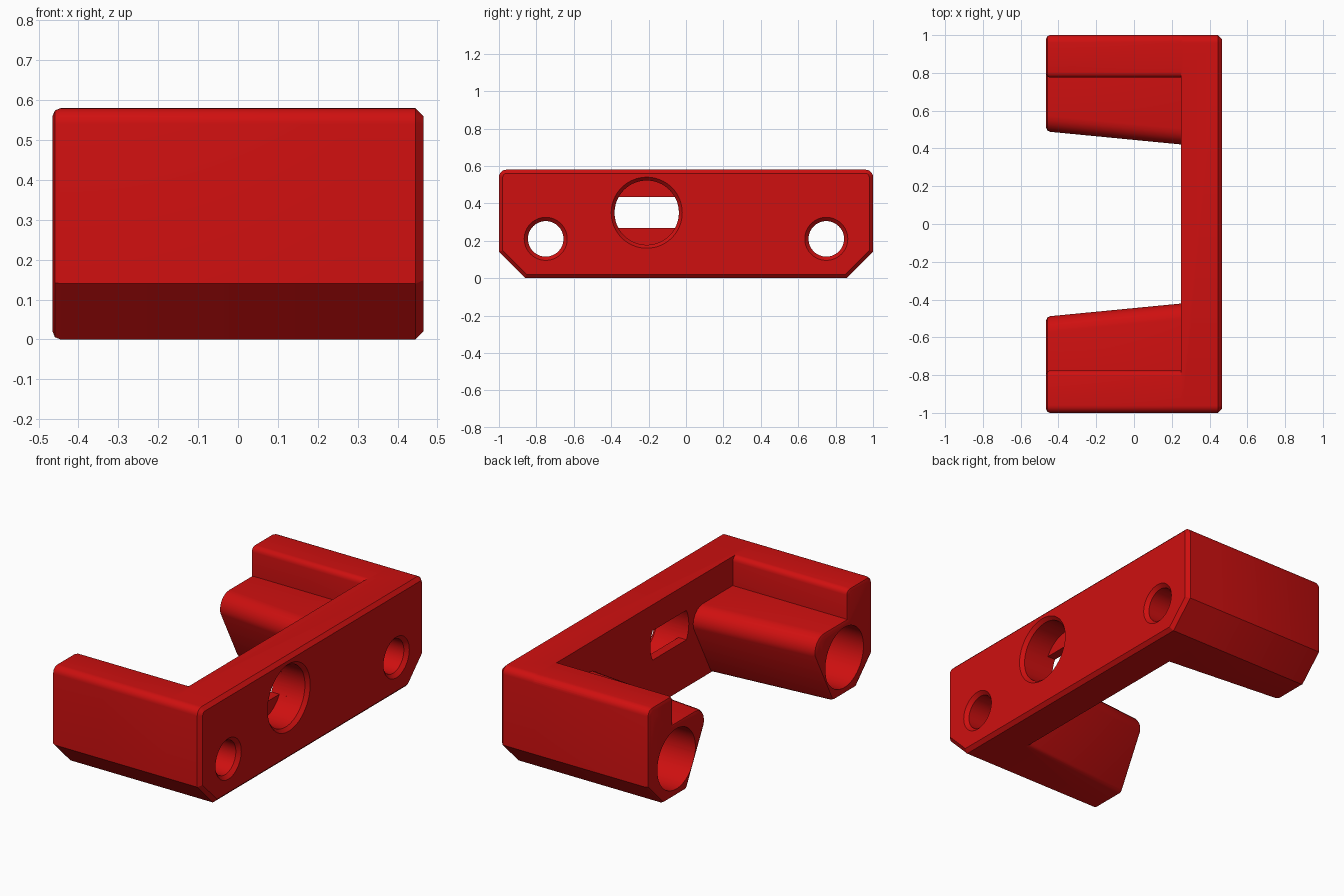
import bpy, bmesh, math
from mathutils import Vector

if "Cube" in bpy.data.objects:
    bpy.data.objects.remove(bpy.data.objects["Cube"])

red = bpy.data.materials.new("red plastic")
red.diffuse_color = (0.62, 0.005, 0.005, 1)
red.use_nodes = True
red.node_tree.nodes["Principled BSDF"].inputs["Base Color"].default_value = red.diffuse_color


def arc(cy, cz, r, a0, a1, n=6):
    """Points on an arc in the y-z plane, angles in degrees."""
    return [(cy + r * math.cos(math.radians(a0 + (a1 - a0) * i / n)),
             cz + r * math.sin(math.radians(a0 + (a1 - a0) * i / n))) for i in range(n + 1)]


def loft(name, sections, bevel_end=None, segments=1, width=0.02):
    """Skin equal-length y-z rings placed along x, optionally bevelling the rim at one x."""
    bm = bmesh.new()
    rings = [[bm.verts.new((x, y, z)) for y, z in pts] for x, pts in sections]
    n = len(rings[0])
    for a, b in zip(rings, rings[1:]):
        for i in range(n):
            j = (i + 1) % n
            bm.faces.new((a[i], a[j], b[j], b[i]))
    bm.faces.new(rings[0][::-1])
    bm.faces.new(rings[-1])
    bmesh.ops.recalc_face_normals(bm, faces=bm.faces[:])
    if bevel_end is not None:
        rim = [e for e in bm.edges if all(abs(v.co.x - bevel_end) < 1e-5 for v in e.verts)]
        bmesh.ops.bevel(bm, geom=rim, offset=width, segments=segments,
                        profile=0.5, affect='EDGES', clamp_overlap=False)
        bmesh.ops.recalc_face_normals(bm, faces=bm.faces[:])
    me = bpy.data.meshes.new(name)
    bm.to_mesh(me)
    bm.free()
    ob = bpy.data.objects.new(name, me)
    bpy.context.collection.objects.link(ob)
    me.materials.append(red)
    return ob


def combine(target, other, operation):
    """Apply a boolean and discard the second object."""
    bpy.context.view_layer.objects.active = target
    m = target.modifiers.new("join", 'BOOLEAN')
    m.object, m.operation, m.solver = other, operation, 'EXACT'
    bpy.ops.object.modifier_apply(modifier=m.name)
    bpy.data.objects.remove(other, do_unlink=True)


def bore(name, y, z, steps):
    """Round cutter along x from (x, radius) steps."""
    return loft(name, [(x, arc(y, z, r, 0, 354.375, 63)) for x, r in steps])


# Cross plate with clipped lower corners and a chamfered outer face
plate_profile = ([(-0.86, 0), (0.86, 0), (1, 0.14)] + arc(0.96, 0.54, 0.04, 0, 90)
                 + arc(-0.96, 0.54, 0.04, 90, 180) + [(-1, 0.14)])
bracket = loft("bracket", [(0.25, plate_profile), (0.465, plate_profile)], bevel_end=0.465)


# Arm cross-section: tall outer wall stepping down to a sleeve with a slanted inner side
def arm_profile(side, shift):
    inner = arc(0.575 - shift, 0.33, 0.085, 90, 195)
    foot = arc(0.668 - shift, 0.025, 0.025, 200, 270, 3)
    pts = ([(0.86, 0), (1, 0.14)] + arc(0.96, 0.54, 0.04, 0, 90)
           + arc(0.805, 0.55, 0.03, 90, 180, 4) + [(0.775, 0.415)] + inner + foot)
    return [(side * y, z) for y, z in pts]


for side in (-1, 1):
    arm = loft("arm", [(0.26, arm_profile(side, 0.07)), (-0.465, arm_profile(side, 0))],
               bevel_end=-0.465, segments=2)
    combine(bracket, arm, 'UNION')

# Wide sleeve bores and narrower countersunk holes through the plate
for side in (-1, 1):
    combine(bracket, bore("sleeve_bore", side * 0.75, 0.21, [(-0.6, 0.17), (0.25, 0.17)]), 'DIFFERENCE')
    combine(bracket, bore("small_hole", side * 0.75, 0.21,
                          [(0.2, 0.095), (0.445, 0.095), (0.465, 0.115), (0.5, 0.115)]), 'DIFFERENCE')

# Large countersunk pocket, opening into a round-ended slot at the back
combine(bracket, bore("pocket", -0.21, 0.35,
                      [(0.30, 0.172), (0.445, 0.172), (0.465, 0.19), (0.5, 0.19)]), 'DIFFERENCE')
half = math.degrees(math.asin(0.083 / 0.172))
slot = arc(-0.21, 0.35, 0.172, -half, half, 8) + arc(-0.21, 0.35, 0.172, 180 - half, 180 + half, 8)
combine(bracket, loft("slot", [(0.2, slot), (0.35, slot)]), 'DIFFERENCE')

# Smooth the curved surfaces, keep the hard edges
bpy.ops.object.select_all(action='DESELECT')
bracket.select_set(True)
bpy.context.view_layer.objects.active = bracket
bpy.ops.object.shade_smooth_by_angle(angle=math.radians(30))
